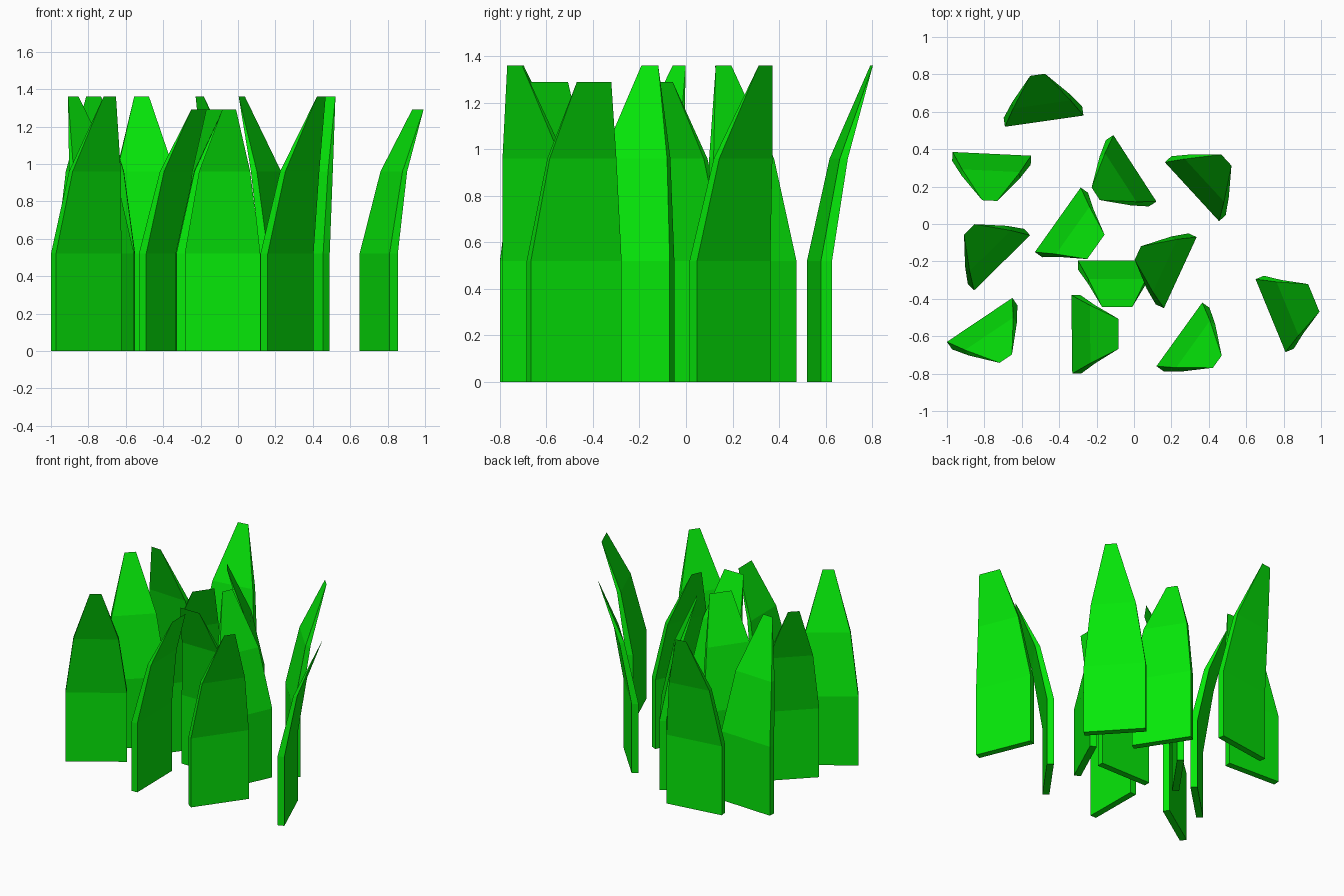
import bpy
from mathutils import Vector

if "Cube" in bpy.data.objects:
    bpy.data.objects.remove(bpy.data.objects["Cube"])

# Grass green material
green = bpy.data.materials.new("grass_green")
green.diffuse_color = (0.0017, 0.81, 0.0027, 1)
green.use_nodes = True
green.node_tree.nodes["Principled BSDF"].inputs["Base Color"].default_value = green.diffuse_color


def blade(index, a, b, wide):
    """Leaf blade: a-b is the inner base edge, it leans to the left of a->b."""
    a, b = Vector(a), Vector(b)
    mid = (a + b) / 2
    u = (b - a).normalized()
    n = Vector((-u.y, u.x))
    half = (b - a).length / 2
    # rings: half width, inner offset, outer offset, height
    rings = [(half, 0.0, 0.048, 0.0),
             (half, 0.0, 0.048, 0.52),
             (0.155, 0.098 if wide else 0.09, 0.125, 0.96)]
    verts = []
    for h, inner, outer, z in rings:
        for s, d in ((-h, inner), (h, inner), (h, outer), (-h, outer)):
            p = mid + u * s + n * d
            verts.append((p.x, p.y, z))
    # sharp tip edge
    tip, top = (0.08, 1.29) if wide else (0.04, 1.36)
    for s in (-tip, tip):
        p = mid + u * s + n * 0.25
        verts.append((p.x, p.y, top))
    faces = [(3, 2, 1, 0)]
    for r in (0, 4):
        for i in range(4):
            j = (i + 1) % 4
            faces.append((r + i, r + j, r + 4 + j, r + 4 + i))
    faces += [(8, 9, 13, 12), (10, 11, 12, 13), (9, 10, 13), (11, 8, 12)]
    mesh = bpy.data.meshes.new(f"grass_blade_{index}")
    mesh.from_pydata(verts, [], faces)
    mesh.materials.append(green)
    mesh.update()
    obj = bpy.data.objects.new(f"grass_blade_{index}", mesh)
    bpy.context.collection.objects.link(obj)


# Inner base edge of every blade, and whether its tip is wide and short
layout = [
    ((-0.69, 0.52), (-0.27, 0.58), False),
    ((-0.55, 0.365), (-0.97, 0.385), False),
    ((0.12, 0.12), (-0.11, 0.475), False),
    ((0.165, 0.33), (0.455, 0.015), False),
    ((-0.285, 0.195), (-0.53, -0.15), True),
    ((-0.855, -0.355), (-0.555, -0.06), False),
    ((0.12, -0.195), (-0.30, -0.195), True),
    ((0.16, -0.45), (0.335, -0.07), False),
    ((-0.65, -0.395), (-1.0, -0.63), False),
    ((-0.335, -0.38), (-0.33, -0.80), True),
    ((0.365, -0.42), (0.12, -0.76), False),
    ((0.65, -0.295), (0.81, -0.685), True),
]
for i, (a, b, wide) in enumerate(layout, 1):
    blade(i, a, b, wide)
